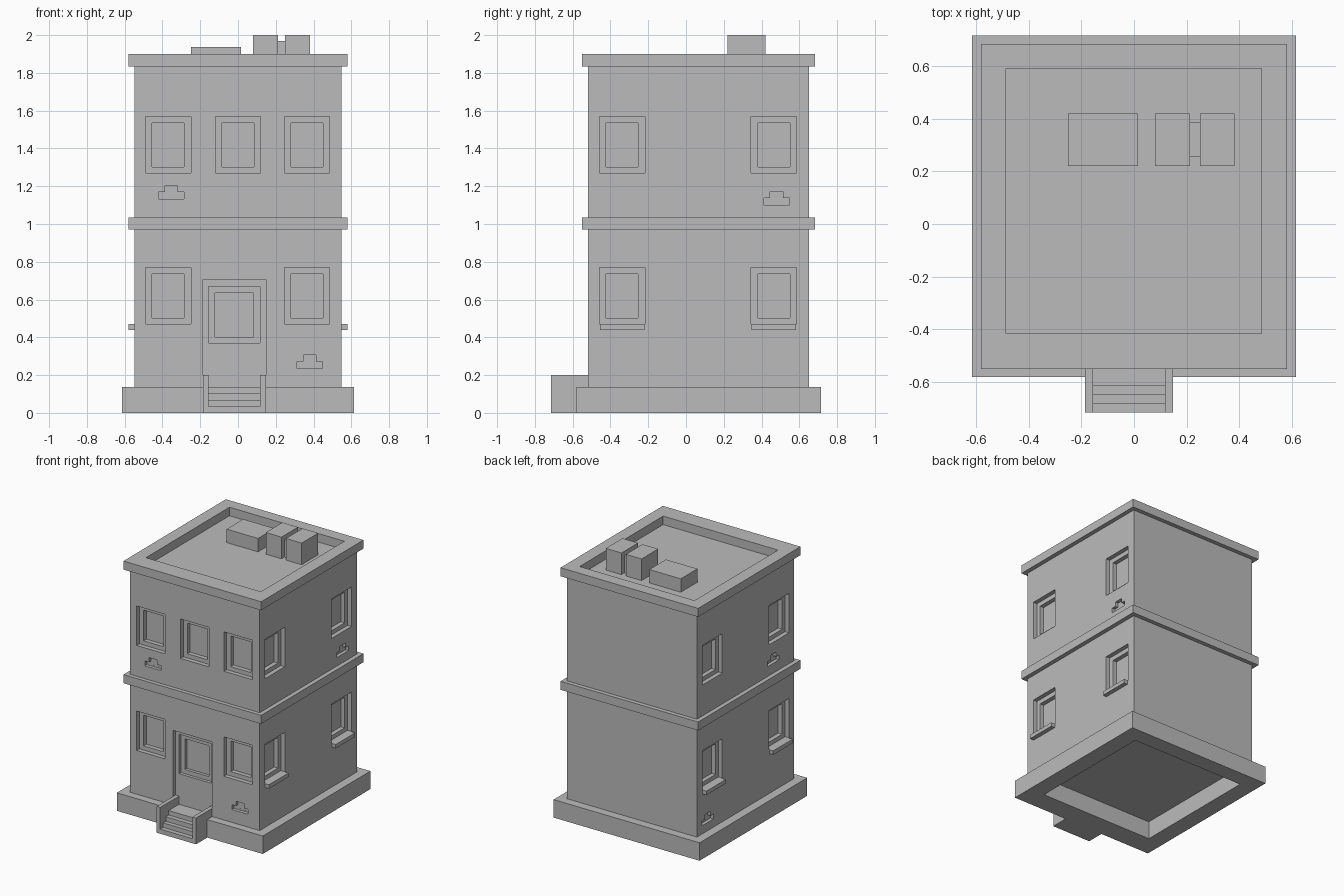
import bpy
import bmesh

cube = bpy.data.objects.get("Cube")
if cube:
    bpy.data.objects.remove(cube, do_unlink=True)

# Single grey for the whole building
GREY = (0.5, 0.5, 0.5, 1.0)
mat = bpy.data.materials.new("plain grey")
mat.use_nodes = True
mat.diffuse_color = GREY
mat.node_tree.nodes["Principled BSDF"].inputs["Base Color"].default_value = GREY


def make_object(name, bm):
    bmesh.ops.recalc_face_normals(bm, faces=bm.faces)
    mesh = bpy.data.meshes.new(name)
    bm.to_mesh(mesh)
    bm.free()
    mesh.materials.append(mat)
    obj = bpy.data.objects.new(name, mesh)
    bpy.context.collection.objects.link(obj)
    return obj


def add_box(bm, x, y, z):
    """Box spanning the three (low, high) ranges."""
    verts = bmesh.ops.create_cube(bm, size=1)["verts"]
    for v in verts:
        v.co = [r[0] + (c + 0.5) * (r[1] - r[0]) for c, r in zip(v.co, (x, y, z))]


def box(name, x, y, z):
    bm = bmesh.new()
    add_box(bm, x, y, z)
    return make_object(name, bm)


def ring(name, outer, inner, z):
    """Rectangular frame; outer and inner are (x range, y range)."""
    bm = bmesh.new()
    loops = []
    for (xr, yr), h in ((outer, z[0]), (outer, z[1]), (inner, z[1]), (inner, z[0])):
        corners = ((xr[0], yr[0]), (xr[1], yr[0]), (xr[1], yr[1]), (xr[0], yr[1]))
        loops.append([bm.verts.new((cx, cy, h)) for cx, cy in corners])
    for i in range(4):
        a, b = loops[i], loops[(i + 1) % 4]
        for j in range(4):
            k = (j + 1) % 4
            bm.faces.new((a[j], a[k], b[k], b[j]))
    return make_object(name, bm)


# Main dimensions
WALL_X, WALL_Y = (-0.547, 0.547), (-0.52, 0.65)
TRIM_X, TRIM_Y = (-0.58, 0.58), (-0.55, 0.682)
INNER = ((-0.485, 0.483), (-0.415, 0.59))
STEP = 0.033

# Foundation, middle band and parapet
ring("foundation", ((-0.615, 0.615), (-0.58, 0.715)), INNER, (0, 0.137))
box("middle_band", TRIM_X, TRIM_Y, (0.97, 1.035))
ring("roof_parapet", (TRIM_X, TRIM_Y), INNER, (1.835, 1.9))

# Walls with stepped recesses
walls = box("walls", WALL_X, WALL_Y, (0.137, 1.835))
cuts = [bmesh.new() for _ in range(3)]


def cut(level, side, u, z, depth):
    """Recess in a wall: side is front, left (+x) or right (-x)."""
    if side == "front":
        add_box(cuts[level], u, (WALL_Y[0] - 0.1, WALL_Y[0] + depth), z)
    elif side == "left":
        add_box(cuts[level], (WALL_X[1] - depth, WALL_X[1] + 0.1), u, z)
    else:
        add_box(cuts[level], (WALL_X[0] - 0.1, WALL_X[0] + depth), u, z)


def window(side, centre, bottom):
    cut(0, side, (centre - 0.12, centre + 0.12), (bottom, bottom + 0.3), STEP)
    cut(1, side, (centre - 0.085, centre + 0.085),
        (bottom + 0.032, bottom + 0.265), 2 * STEP)


def chipped_bricks(side, centre, bottom):
    cut(0, side, (centre - 0.068, centre + 0.068), (bottom, bottom + 0.037), 0.025)
    cut(1, side, (centre - 0.034, centre + 0.034),
        (bottom + 0.01, bottom + 0.072), 0.026)


UPPER, LOWER = 1.27, 0.47
for x in (-0.37, 0, 0.365):
    window("front", x, UPPER)
    if x:
        window("front", x, LOWER)
for side, sign in (("left", 1), ("right", -1)):
    for y in (-0.338, 0.465):
        window(side, y, UPPER)
        window(side, y, LOWER)
        place = "front" if y < 0 else "back"
        box(f"{side}_{place}_sill", sorted((sign * 0.5, sign * 0.58)),
            (y - 0.117, y + 0.117), (0.44, LOWER))

for side, centre, bottom in (("front", -0.353, 1.133), ("front", 0.38, 0.235),
                             ("left", 0.48, 1.1), ("right", -0.27, 1.11),
                             ("right", 0.52, 0.2)):
    chipped_bricks(side, centre, bottom)

# Door recess with a framed pane
cut(0, "front", (-0.185, 0.147), (0.1, 0.705), STEP)
cut(1, "front", (-0.155, 0.117), (0.37, 0.67), 1.7 * STEP)
cut(2, "front", (-0.123, 0.082), (0.402, 0.636), 2.4 * STEP)

cutters = []
for i, bm in enumerate(cuts):
    cutter = make_object(f"recess_cutter_{i}", bm)
    cutter.hide_render = True
    mod = walls.modifiers.new("recess", "BOOLEAN")
    mod.operation = "DIFFERENCE"
    mod.solver = "EXACT"
    mod.object = cutter
    cutters.append(cutter)
bpy.context.view_layer.update()
graph = bpy.context.evaluated_depsgraph_get()
carved = bpy.data.meshes.new_from_object(walls.evaluated_get(graph))
walls.modifiers.clear()
walls.data = carved
for cutter in cutters:
    bpy.data.objects.remove(cutter, do_unlink=True)

# Entrance steps between two low walls
for name, x in (("right", (-0.185, -0.155)), ("left", (0.117, 0.147))):
    box(f"{name}_stair_wall", x, (-0.715, -0.488), (0, 0.2))
for i, y in enumerate((-0.715, -0.68, -0.647, -0.612)):
    box(f"step_{i + 1}", (-0.155, 0.117), (y, -0.5), (0, 0.035 + i * 0.034))

# Rooftop units
UNIT_Y = (0.22, 0.42)
box("low_roof_unit", (-0.25, 0.015), UNIT_Y, (1.835, 1.937))
box("tall_roof_unit_1", (0.08, 0.212), UNIT_Y, (1.835, 2))
box("tall_roof_unit_2", (0.25, 0.382), UNIT_Y, (1.835, 2))
box("unit_connector", (0.212, 0.25), (0.255, 0.385), (1.835, 1.968))
